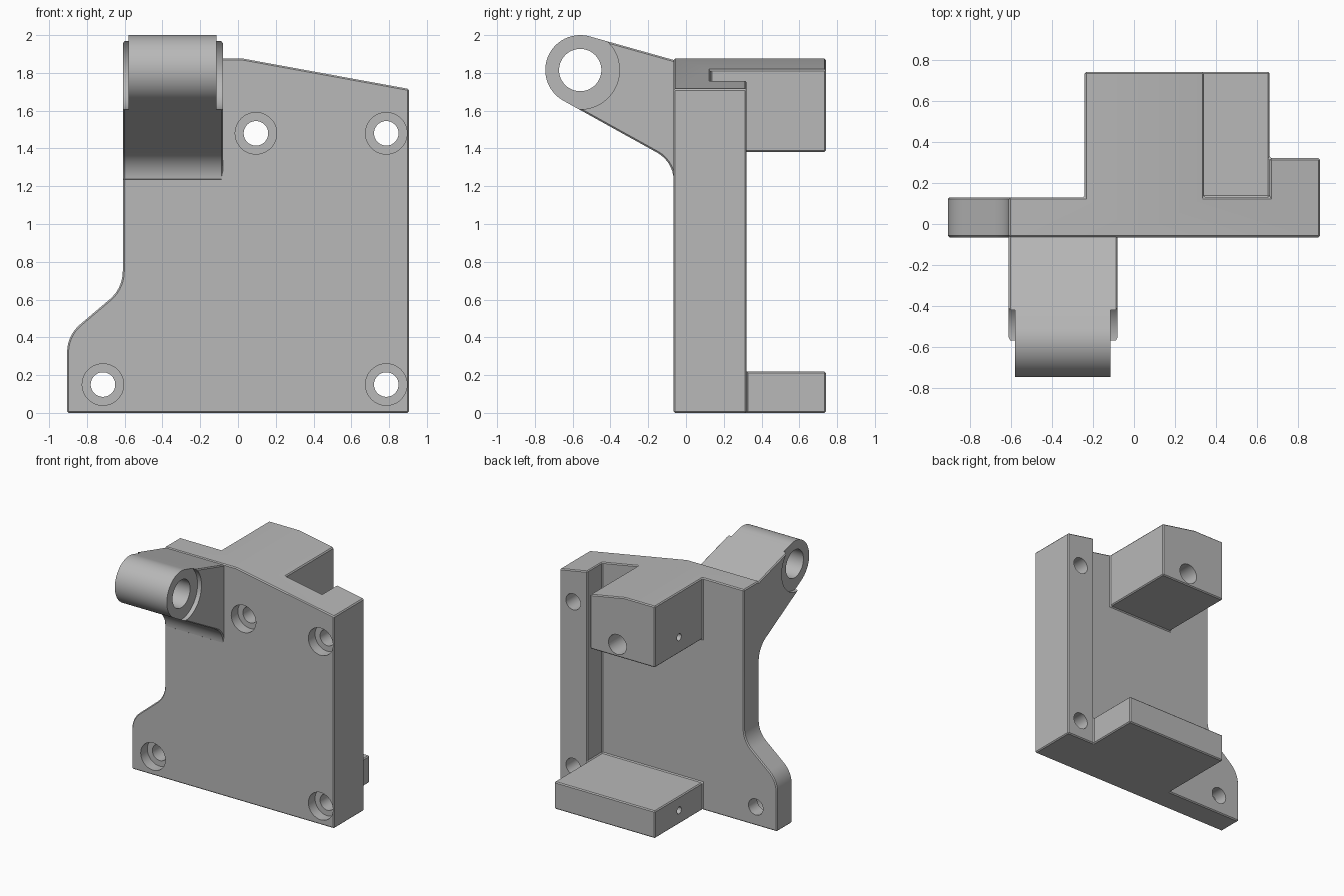
import bpy, bmesh, math
from mathutils import Vector

cube = bpy.data.objects.get("Cube")
if cube:
    bpy.data.objects.remove(cube, do_unlink=True)

grey = bpy.data.materials.new("plain grey")
grey.use_nodes = True
COLOUR = (0.48, 0.48, 0.48, 1)
grey.diffuse_color = COLOUR
for node in grey.node_tree.nodes:
    if node.type == 'BSDF_PRINCIPLED':
        node.inputs["Base Color"].default_value = COLOUR


def prism(name, points, axis, start, end):
    """Extrude a flat outline: (x, z) points along y, or (y, z) points along x."""
    bm = bmesh.new()
    place = (lambda p, t: (p[0], t, p[1])) if axis == 'Y' else (lambda p, t: (t, p[0], p[1]))
    face = bm.faces.new([bm.verts.new(place(p, start)) for p in points])
    new = bmesh.ops.extrude_face_region(bm, geom=[face])["geom"]
    move = Vector(place((0, 0), end - start))
    bmesh.ops.translate(bm, vec=move, verts=[v for v in new if isinstance(v, bmesh.types.BMVert)])
    bmesh.ops.recalc_face_normals(bm, faces=bm.faces)
    mesh = bpy.data.meshes.new(name)
    bm.to_mesh(mesh)
    bm.free()
    mesh.materials.append(grey)
    ob = bpy.data.objects.new(name, mesh)
    bpy.context.collection.objects.link(ob)
    return ob


def box(name, x0, x1, y0, y1, z0, z1):
    return prism(name, [(x0, z0), (x1, z0), (x1, z1), (x0, z1)], 'Y', y0, y1)


def arc(cx, cy, r, a0, a1, n):
    angles = [math.radians(a0 + (a1 - a0) * i / n) for i in range(n + 1)]
    return [(cx + r * math.cos(a), cy + r * math.sin(a)) for a in angles]


def rod(name, centre, r, axis, start, end):
    return prism(name, arc(*centre, r, 0, 360, 48)[:-1], axis, start, end)


def fillet(before, corner, after, reach, n=7):
    """Round a corner with a true arc that starts at the given reach from it."""
    c = Vector(corner)
    d0, d1 = (Vector(before) - c).normalized(), (Vector(after) - c).normalized()
    half = d0.angle(d1) / 2
    r = reach * math.tan(half)
    mid = c + (d0 + d1).normalized() * (reach / math.cos(half))
    s, e = c + d0 * reach - mid, c + d1 * reach - mid
    sweep = s.angle(e)
    return [tuple(mid + (s * math.sin(sweep * (1 - i / n)) + e * math.sin(sweep * i / n))
                  / math.sin(sweep)) for i in range(n + 1)]


def apply_modifier(ob, mod):
    with bpy.context.temp_override(object=ob, active_object=ob, selected_objects=[ob]):
        bpy.ops.object.modifier_apply(modifier=mod.name)


def combine(ob, tool, operation):
    tool.hide_render = True
    mod = ob.modifiers.new("combine", 'BOOLEAN')
    mod.operation, mod.solver, mod.object = operation, 'EXACT', tool
    apply_modifier(ob, mod)
    bpy.data.objects.remove(tool, do_unlink=True)


def break_edges(ob):
    """Merge flat regions, then put a fine chamfer on the hard edges."""
    bm = bmesh.new()
    bm.from_mesh(ob.data)
    bmesh.ops.remove_doubles(bm, verts=bm.verts, dist=0.0001)
    bmesh.ops.dissolve_limit(bm, angle_limit=0.01, verts=bm.verts, edges=bm.edges)
    bm.to_mesh(ob.data)
    bm.free()
    mod = ob.modifiers.new("chamfer", 'BEVEL')
    mod.width, mod.segments = 0.008, 1
    mod.limit_method, mod.angle_limit = 'ANGLE', math.radians(35)
    apply_modifier(ob, mod)


def finish(ob):
    bpy.ops.object.select_all(action='DESELECT')
    ob.select_set(True)
    bpy.context.view_layer.objects.active = ob
    bpy.ops.object.shade_smooth_by_angle(angle=math.radians(25))


RIGHT, NECK, FRONT, BACK = 0.905, -0.61, -0.065, 0.13

# Main plate with the foot flaring out at the lower corner
foot, neck = (-RIGHT, 0.41), (NECK, 0.66)
outline = [(-RIGHT, 0), (RIGHT, 0), (RIGHT, 2), (NECK, 2)]
outline += fillet((NECK, 2), neck, foot, 0.09) + fillet(neck, foot, (-RIGHT, 0), 0.09)
plate = prism("mounting_plate", outline, 'Y', FRONT, BACK)

# Rear rib, upper block and bottom shelf
combine(plate, box("rib", 0.66, RIGHT, 0, 0.32, 0, 2), 'UNION')
combine(plate, box("upper_block", -0.24, 0.34, 0.02, 0.74, 1.38, 2), 'UNION')
combine(plate, box("shelf", -0.24, 0.66, 0.04, 0.74, 0, 0.22), 'UNION')

# Sloping top edge
slope = [(-1.2, 1.875), (0.03, 1.875), (1.2, 1.661), (1.2, 2.3), (-1.2, 2.3)]
combine(plate, prism("top_cutter", slope, 'Y', -1, 1), 'DIFFERENCE')
break_edges(plate)

# Counterbored screw holes
for spot in [(-0.715, 0.15), (0.785, 0.15), (0.785, 1.48), (0.095, 1.48)]:
    combine(plate, rod("hole_cutter", spot, 0.065, 'Y', -0.5, 1), 'DIFFERENCE')
    combine(plate, rod("counterbore_cutter", spot, 0.11, 'Y', -0.5, 0.02), 'DIFFERENCE')
combine(plate, rod("rear_bore_cutter", (0.095, 1.48), 0.08, 'Y', 0.3, 1), 'DIFFERENCE')

# Small blind holes in the sides of the block and shelf
for z in (0.11, 1.51):
    combine(plate, rod("pin_cutter", (0.43, z), 0.028, 'X', -0.5, -0.04), 'DIFFERENCE')
finish(plate)

# Hinge arm: tapered bracket ending in a round eye
EYE, R = (-0.56, 1.815), 0.185
eye_arc = arc(*EYE, R, 74, 241, 28)
root = (FRONT, 1.329)
side = [(0, 1.235), (0, 1.85), (FRONT, 1.868)] + eye_arc
side += fillet(eye_arc[-1], root, (FRONT, 1), 0.1)
arm = prism("hinge_arm", side, 'X', NECK, -0.08)
break_edges(arm)

# Step both cheeks back around the eye, then bore it
for start, end in [(-0.8, -0.58), (-0.115, 0.1)]:
    combine(arm, rod("cheek_cutter", EYE, 0.208, 'X', start, end), 'DIFFERENCE')
combine(arm, rod("eye_cutter", EYE, 0.112, 'X', -1, 0.3), 'DIFFERENCE')
finish(arm)
